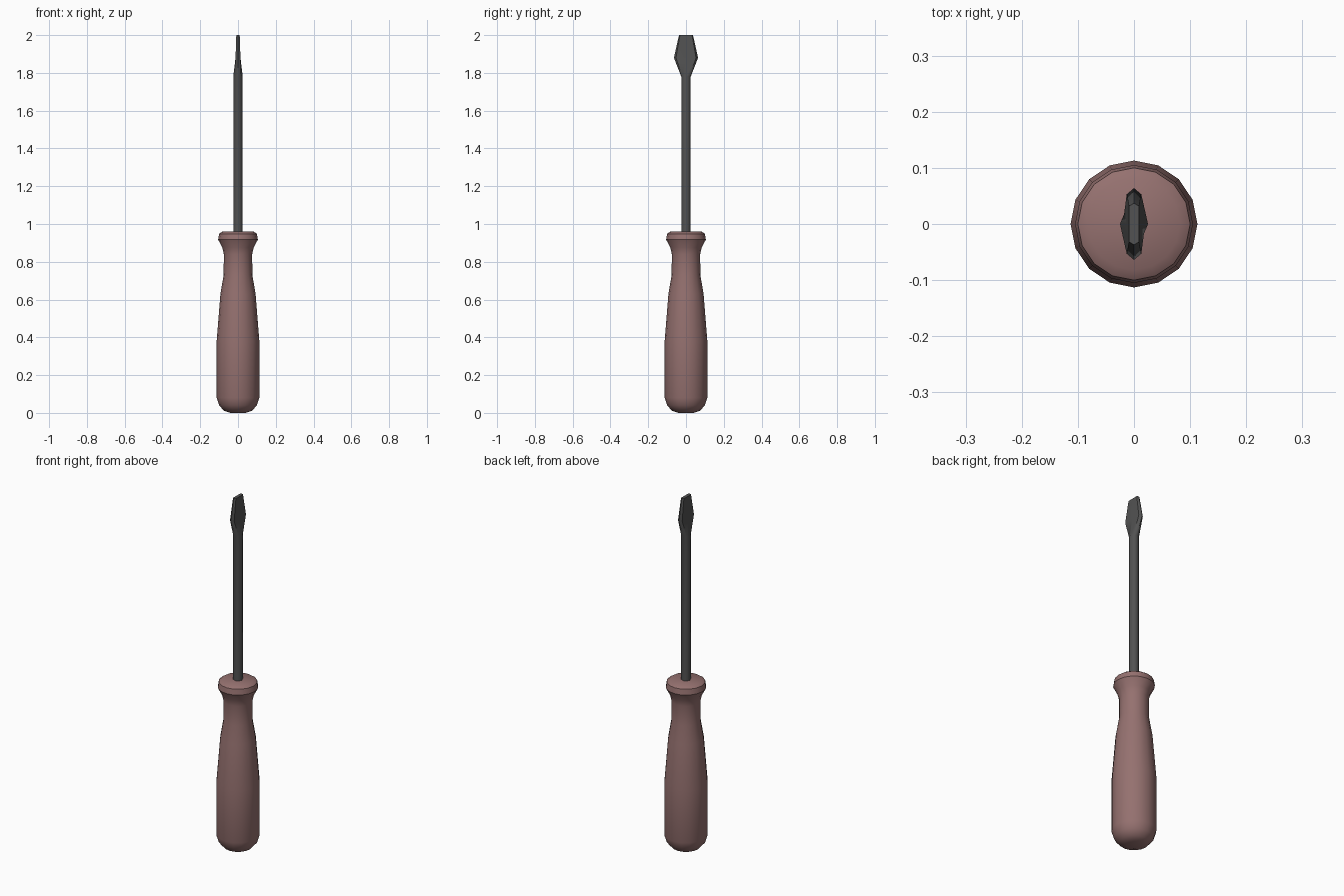
import bpy, bmesh, math

if "Cube" in bpy.data.objects:
    bpy.data.objects.remove(bpy.data.objects["Cube"])


def material(name, color):
    m = bpy.data.materials.new(name)
    m.diffuse_color = (*color, 1)
    m.use_nodes = True
    m.node_tree.nodes["Principled BSDF"].inputs["Base Color"].default_value = m.diffuse_color
    return m


def loft(name, rings, mat, angle):
    """Skin a stack of equal-sized rings and cap both ends."""
    bm = bmesh.new()
    loops = [[bm.verts.new(p) for p in ring] for ring in rings]
    n = len(loops[0])
    for a, b in zip(loops, loops[1:]):
        for i in range(n):
            j = (i + 1) % n
            bm.faces.new((a[i], a[j], b[j], b[i]))
    bm.faces.new(loops[0][::-1])
    bm.faces.new(loops[-1])
    me = bpy.data.meshes.new(name)
    bm.to_mesh(me)
    bm.free()
    me.materials.append(mat)
    ob = bpy.data.objects.new(name, me)
    bpy.context.collection.objects.link(ob)
    bpy.ops.object.select_all(action='DESELECT')
    ob.select_set(True)
    bpy.context.view_layer.objects.active = ob
    bpy.ops.object.shade_smooth_by_angle(angle=math.radians(angle))
    return ob


def circle(r, z, n):
    return [(r * math.cos(math.tau * i / n), r * math.sin(math.tau * i / n), z)
            for i in range(n)]


def blade_ring(x, y_flat, y_edge, z):
    """Flat eight-point section: two broad faces with bevelled edges."""
    return [(x, 0, z), (x, y_flat, z), (0, y_edge, z), (-x, y_flat, z),
            (-x, 0, z), (-x, -y_flat, z), (0, -y_edge, z), (x, -y_flat, z)]


grip = material("grip", (0.30, 0.165, 0.16))
steel = material("steel", (0.085, 0.085, 0.085))

# Handle: rounded butt, tapering waist, flared collar
profile = [(0.04, 0), (0.075, 0.012), (0.10, 0.04), (0.113, 0.08), (0.113, 0.38),
           (0.093, 0.63), (0.076, 0.73), (0.075, 0.84), (0.083, 0.875),
           (0.105, 0.917), (0.10, 0.948), (0.082, 0.96)]
loft("handle", [circle(r, z, 16) for r, z in profile], grip, 35)

# Shaft flowing into the flat blade
loft("shaft_and_blade",
     [circle(0.025, 0.94, 8), circle(0.025, 1.78, 8),
      blade_ring(0.013, 0.053, 0.064, 1.88),
      blade_ring(0.009, 0.032, 0.037, 2.0)], steel, 46)
